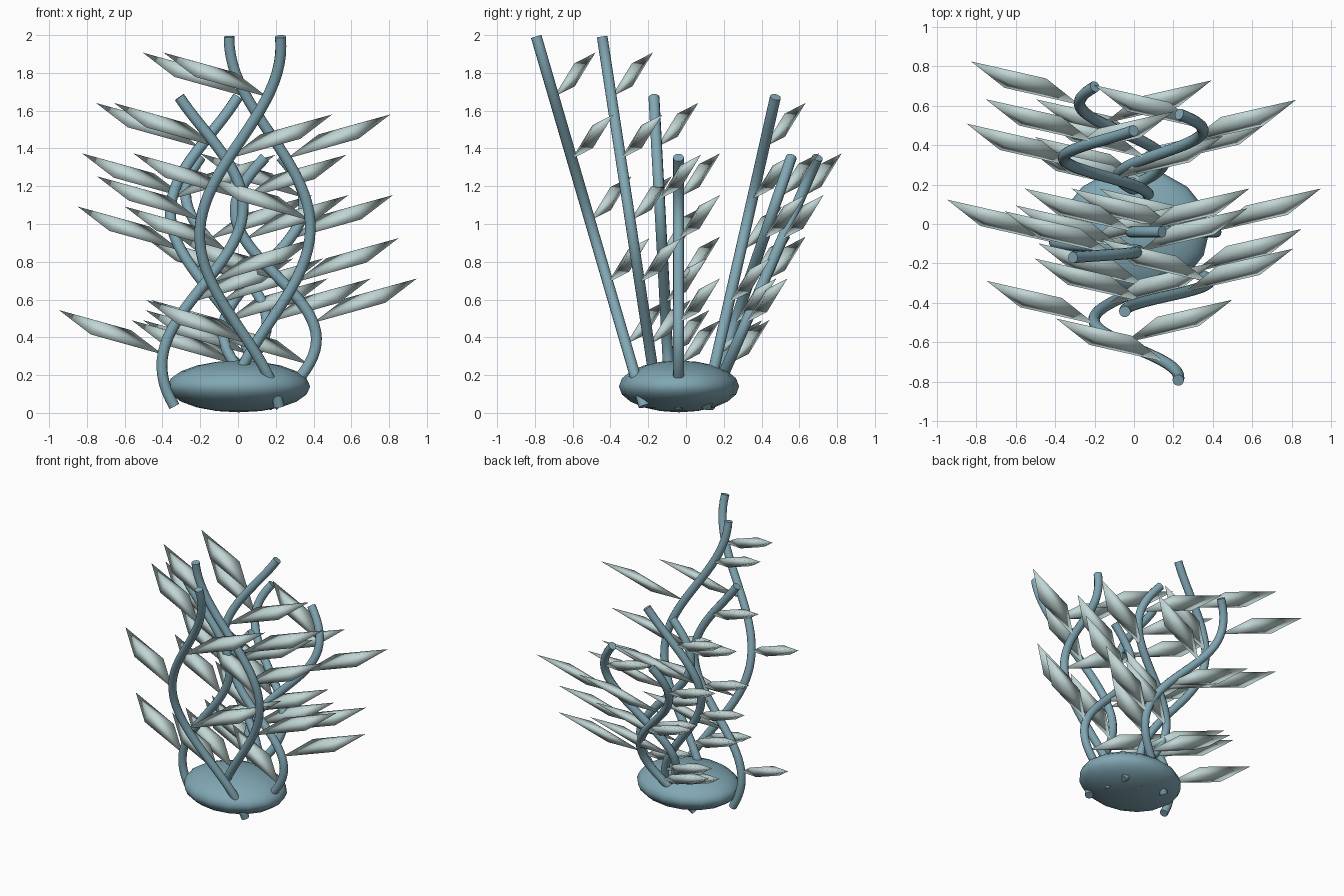
import bpy, bmesh
from math import cos, pi, radians
from mathutils import Vector

cube = bpy.data.objects.get("Cube")
if cube:
    bpy.data.objects.remove(cube, do_unlink=True)


def material(name, rgb):
    m = bpy.data.materials.new(name)
    m.use_nodes = True
    m.diffuse_color = (*rgb, 1)
    m.node_tree.nodes["Principled BSDF"].inputs["Base Color"].default_value = (*rgb, 1)
    return m


BLUE = material("dusty_blue", (0.22, 0.39, 0.46))
PALE = material("pale_grey_green", (0.53, 0.67, 0.66))


def add_object(name, mesh, mat):
    mesh.materials.clear()
    mesh.materials.append(mat)
    for p in mesh.polygons:
        p.use_smooth = True
    ob = bpy.data.objects.new(name, mesh)
    bpy.context.collection.objects.link(ob)
    return ob


# Flattened pebble base
bpy.ops.mesh.primitive_uv_sphere_add(segments=16, ring_count=10, radius=1, location=(0.004, -0.037, 0.14))
base = bpy.context.object
base.name = "base"
base.scale = (0.378, 0.318, 0.137)
base.data.materials.append(BLUE)
bpy.ops.object.shade_smooth()

# Each stalk: height, y at foot and top, wave centre in x, height of the wave's +x crest
STALKS = [
    (2.00, -0.212, -0.795, 0.012, 1.94),
    (2.00, -0.14, -0.445, 0.168, 0.98),
    (1.68, -0.08, -0.17, -0.188, 1.09),
    (1.36, -0.04, -0.04, 0.20, 0.39),
    (1.68, 0.095, 0.475, -0.143, 0.22),
    (1.36, 0.095, 0.56, 0.135, 1.11),
    (1.36, 0.11, 0.70, -0.062, 0.48),
]
AMPLITUDE = 0.215
LEAVES_PER_STALK = 5
FOOT_HEIGHT = 0.035


def stalk_point(stalk, z):
    height, foot, top, centre, crest = stalk
    x = centre + AMPLITUDE * cos(2 * pi * (z - crest) / height)
    return Vector((x, foot + (top - foot) * z / height, z))


def add_stalk(name, stalk, steps=40):
    curve = bpy.data.curves.new(name + "_path", "CURVE")
    curve.dimensions = "3D"
    curve.bevel_depth = 0.029
    curve.bevel_resolution = 4
    curve.use_fill_caps = True
    spline = curve.splines.new("POLY")
    spline.points.add(steps)
    high = stalk[0] - 0.008
    for i, pt in enumerate(spline.points):
        z = FOOT_HEIGHT + (high - FOOT_HEIGHT) * i / steps
        pt.co = (*stalk_point(stalk, z), 1)
    helper = bpy.data.objects.new(name + "_path", curve)
    bpy.context.collection.objects.link(helper)
    graph = bpy.context.evaluated_depsgraph_get()
    mesh = bpy.data.meshes.new_from_object(helper.evaluated_get(graph))
    bpy.data.objects.remove(helper, do_unlink=True)
    ob = add_object(name, mesh, BLUE)
    bpy.context.view_layer.objects.active = ob
    ob.select_set(True)
    bpy.ops.object.shade_smooth_by_angle(angle=radians(50))
    ob.select_set(False)


def add_leaf(name, root, side):
    # Skewed diamond: two points joined by a slanted four-cornered girdle
    def flip(x, y, z):
        return Vector((x * side, y, z))
    length = flip(0.55, 0.22, 0.235)
    wide = length * 0.13 + flip(0.035, -0.052, -0.042)
    thick = length * 0.13 + flip(0, -0.03, 0.03)
    mid = root + length / 2
    bm = bmesh.new()
    start, tip = bm.verts.new(root), bm.verts.new(root + length)
    girdle = [bm.verts.new(mid + v) for v in (wide, thick, -wide, -thick)]
    for i in range(4):
        a, b = girdle[i], girdle[(i + 1) % 4]
        bm.faces.new((a, b, tip))
        bm.faces.new((b, a, start))
    bmesh.ops.recalc_face_normals(bm, faces=bm.faces)
    mesh = bpy.data.meshes.new(name)
    bm.to_mesh(mesh)
    bm.free()
    add_object(name, mesh, PALE)


# Stalks with leaves alternating right and left
bpy.ops.object.select_all(action="DESELECT")
for n, stalk in enumerate(STALKS, 1):
    add_stalk(f"stalk_{n}", stalk)
    for k in range(1, LEAVES_PER_STALK + 1):
        z = FOOT_HEIGHT + (stalk[0] - FOOT_HEIGHT) * k / (LEAVES_PER_STALK + 1)
        add_leaf(f"leaf_{n}_{k}", stalk_point(stalk, z), -1 if k % 2 else 1)
